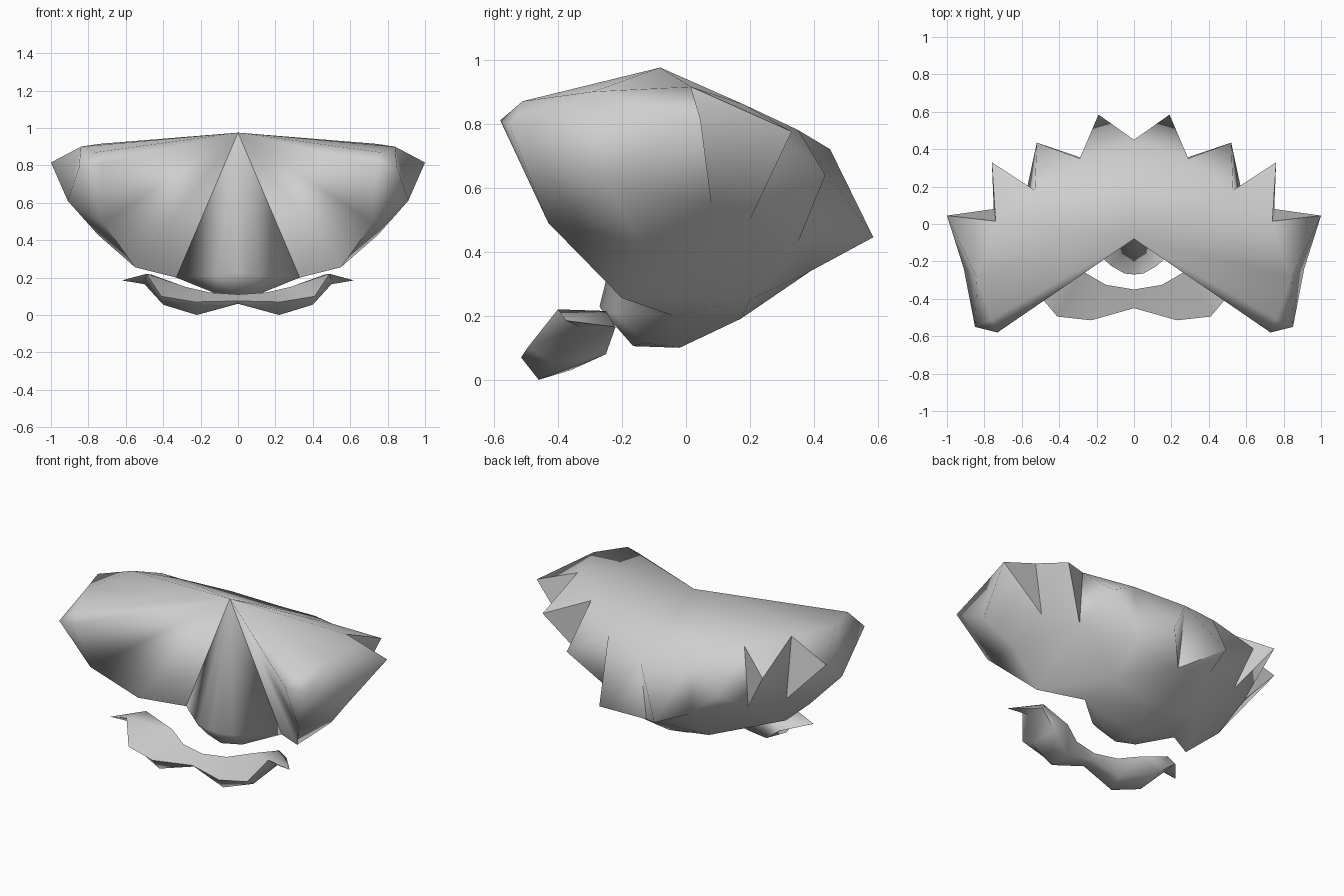
import bpy, bmesh, math

if "Cube" in bpy.data.objects:
    bpy.data.objects.remove(bpy.data.objects["Cube"])

grey = bpy.data.materials.new("plain grey")
grey.diffuse_color = (0.62, 0.62, 0.62, 1)
grey.use_nodes = True
grey.node_tree.nodes["Principled BSDF"].inputs["Base Color"].default_value = grey.diffuse_color


def build_mirrored(name, points, faces, angle):
    """Build the +x half from named points, mirror it and weld the centre."""
    bm = bmesh.new()
    for side in (1, -1):
        verts = {k: bm.verts.new((side * x, y, z)) for k, (x, y, z) in points.items()}
        for f in faces:
            bm.faces.new([verts[k] for k in f.split()])
    bmesh.ops.remove_doubles(bm, verts=bm.verts, dist=0.0005)
    bmesh.ops.recalc_face_normals(bm, faces=bm.faces)
    mesh = bpy.data.meshes.new(name)
    bm.to_mesh(mesh)
    bm.free()
    mesh.materials.append(grey)
    ob = bpy.data.objects.new(name, mesh)
    bpy.context.collection.objects.link(ob)
    bpy.ops.object.select_all(action='DESELECT')
    ob.select_set(True)
    bpy.context.view_layer.objects.active = ob
    bpy.ops.object.shade_smooth_by_angle(angle=math.radians(angle))
    return ob


# Hair: peak, wing tip, tooth notches (u upper, l lower) and tooth points (a)
hair = {
    "peak": (0, -.08, .975), "c": (.76, -.51, .87), "a": (.73, -.58, .81), "b": (.85, -.55, .79),
    "u0": (.84, -.29, .90), "u1": (.74, .015, .915), "u2": (.53, .18, .86),
    "u3": (.29, .35, .78), "u4": (0, .45, .72),
    "l0": (.91, -.24, .61), "l1": (.75, .08, .55), "l2": (.57, .20, .50),
    "l3": (.27, .35, .43), "l4": (0, .39, .34),
    "a0": (1, .045, .815), "a1": (.76, .33, .775), "a2": (.52, .435, .64), "a3": (.19, .585, .445),
    # lower front edge, underside and chin-like front point
    "d": (.72, -.43, .49), "e": (.55, -.20, .255), "f": (.33, -.04, .20),
    "p": (.75, -.15, .43), "q": (.30, .20, .25),
    "n1": (.12, -.225, .21), "m": (.12, -.13, .115), "n2": (.05, -.265, .22), "n": (0, -.27, .23),
    "b2": (0, .17, .19), "b3": (0, -.02, .10), "b4": (0, -.165, .105),
}
hair_faces = [
    "peak c u0", "c a b", "c b u0", "b l0 u0", "a d b", "b d l0",
    "peak c a", "peak a d", "peak d e", "peak e f", "peak f n1", "peak n1 n2", "peak n2 n",
    "l0 l1 p", "l0 p d", "d p e", "l1 l2 p", "p l2 e", "l2 q e", "e q f", "l2 l3 q",
    "l3 l4 q", "l4 b2 q", "q b2 f", "f b2 b3", "n1 f m", "f b3 m", "m b3 b4",
    "n1 m b4", "n1 b4 n2", "n2 b4 n",
]
# Crown and teeth around the back rim
for i in range(4):
    j = i + 1
    hair_faces += [f"peak u{i} u{j}", f"u{i} u{j} a{i}", f"u{i} a{i} l{i}",
                   f"u{j} a{i} l{j}", f"l{i} l{j} a{i}"]
build_mirrored("hair", hair, hair_faces, 73)

# Moustache: four-sided sections (front, bottom, underside, back) and a tip
sections = [
    ((0, -.45, .075), (0, -.43, .06), (0, -.36, .07), (0, -.35, .11)),
    ((.23, -.515, .07), (.22, -.46, 0), (.19, -.36, .03), (.15, -.325, .12)),
    ((.41, -.495, .10), (.40, -.42, .055), (.38, -.25, .08), (.28, -.25, .15)),
    ((.49, -.40, .22), (.50, -.33, .165), (.49, -.22, .165), (.46, -.25, .215)),
]
tache = {f"{r}{i}": p for i, s in enumerate(sections) for r, p in zip("fbgk", s)}
tache["tip"] = (.62, -.375, .185)
tache_faces = []
for r, s in ("fb", "bg", "gk", "kf"):
    tache_faces += [f"{r}{i} {r}{i+1} {s}{i+1} {s}{i}" for i in range(3)]
    tache_faces.append(f"{r}3 tip {s}3")
build_mirrored("moustache", tache, tache_faces, 60)
